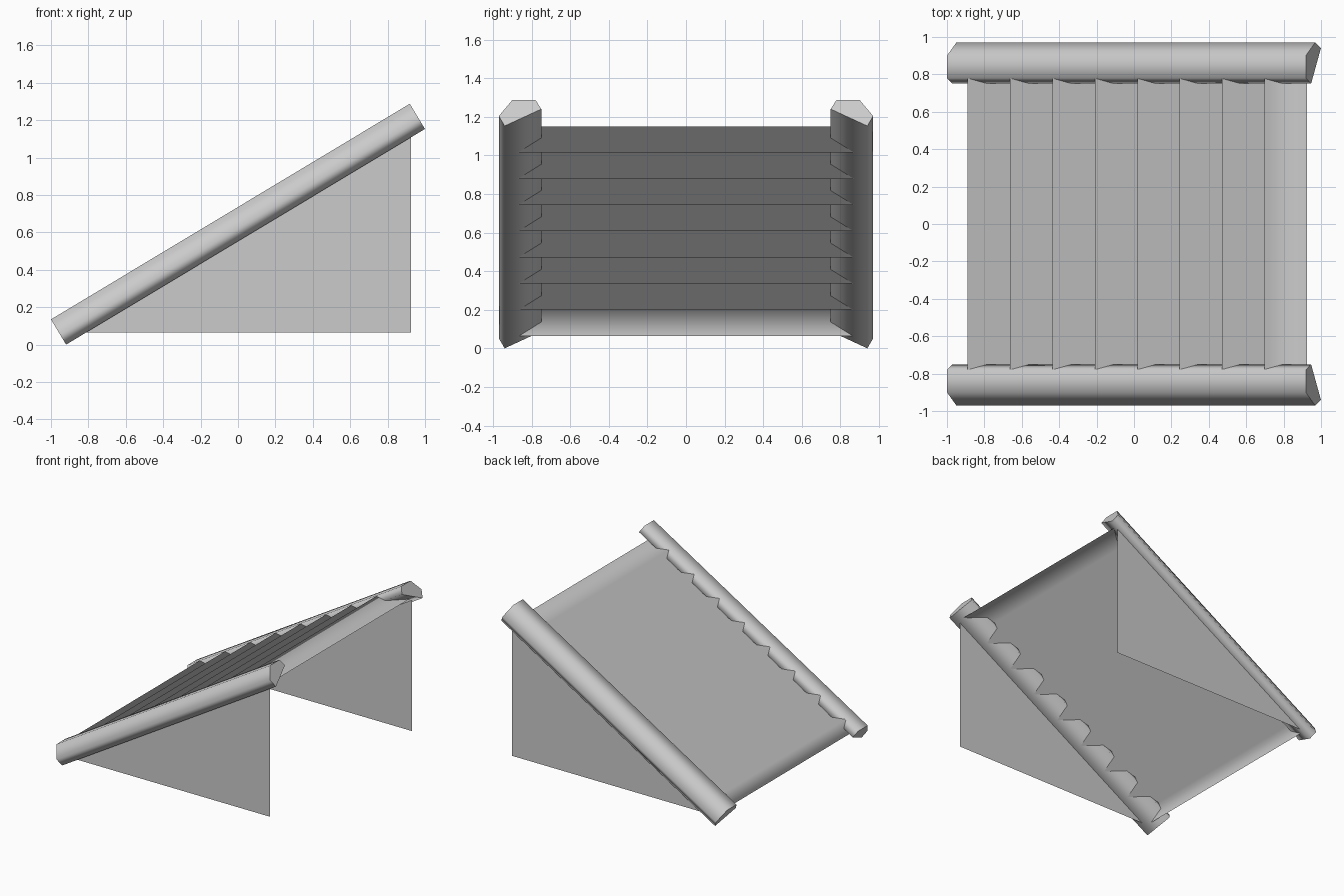
import bpy, math
from mathutils import Vector

cube = bpy.data.objects.get("Cube")
if cube:
    bpy.data.objects.remove(cube, do_unlink=True)

GREY = (0.6, 0.6, 0.6, 1.0)
mat = bpy.data.materials.new("light_grey")
mat.use_nodes = True
mat.diffuse_color = GREY
mat.node_tree.nodes["Principled BSDF"].inputs["Base Color"].default_value = GREY

STEPS = 8
START = Vector((-0.89, 0, 0.065))
END = Vector((0.925, 0, 1.15))
RUN = (END.x - START.x) / STEPS
RISE = (END.z - START.z) / STEPS
PANEL_Y = 0.91
STEP_Y = 0.89


def build(name, verts, faces, smooth_sides=0):
    """Mesh object; the first smooth_sides faces are shaded smooth."""
    mesh = bpy.data.meshes.new(name)
    mesh.from_pydata(verts, [], faces)
    for i, face in enumerate(mesh.polygons):
        face.use_smooth = i < smooth_sides
    mesh.materials.append(mat)
    obj = bpy.data.objects.new(name, mesh)
    bpy.context.collection.objects.link(obj)
    return obj


# Stair surface: one thin zigzag sheet of risers and treads
profile = [(START.x, START.z)]
for i in range(STEPS):
    top = START.z + (i + 1) * RISE
    profile += [(START.x + i * RUN, top), (START.x + (i + 1) * RUN, top)]
verts = [(x, y, z) for x, z in profile for y in (-STEP_Y, STEP_Y)]
faces = [(2 * i, 2 * i + 2, 2 * i + 3, 2 * i + 1) for i in range(len(profile) - 1)]
build("stair_treads", verts, faces, len(faces))

# Rail section: distance out from the middle, height square to the slope
SECTION = [(0.94, 0), (0.97, 0.06), (0.90, 0.157), (0.78, 0.157), (0.75, 0.102)]
slope = math.radians(31)
along = Vector((math.cos(slope), 0, math.sin(slope)))
up = Vector((-math.sin(slope), 0, math.cos(slope)))
foot = Vector((-0.919, 0, 0))
LENGTH = 2.238

for name, side in (("front", -1), ("back", 1)):
    # Sloping side rail with flat caps
    n = len(SECTION)
    ring = [foot + Vector((0, side * y, 0)) + up * v for y, v in SECTION]
    verts = ring + [p + along * LENGTH for p in ring]
    faces = [(i, (i + 1) % n, n + (i + 1) % n, n + i) for i in range(n)]
    faces += [tuple(reversed(range(n))), tuple(range(n, 2 * n))]
    if side > 0:
        faces = [tuple(reversed(f)) for f in faces]
    faces = [tuple(reversed(f)) for f in faces]
    build(name + "_rail", verts, faces, n)

    # Flat triangular side panel under the rail
    y = side * PANEL_Y
    tri = [(START.x, y, START.z), (END.x, y, START.z), (END.x, y, END.z)]
    build(name + "_panel", tri, [(0, 1, 2) if side < 0 else (2, 1, 0)])
